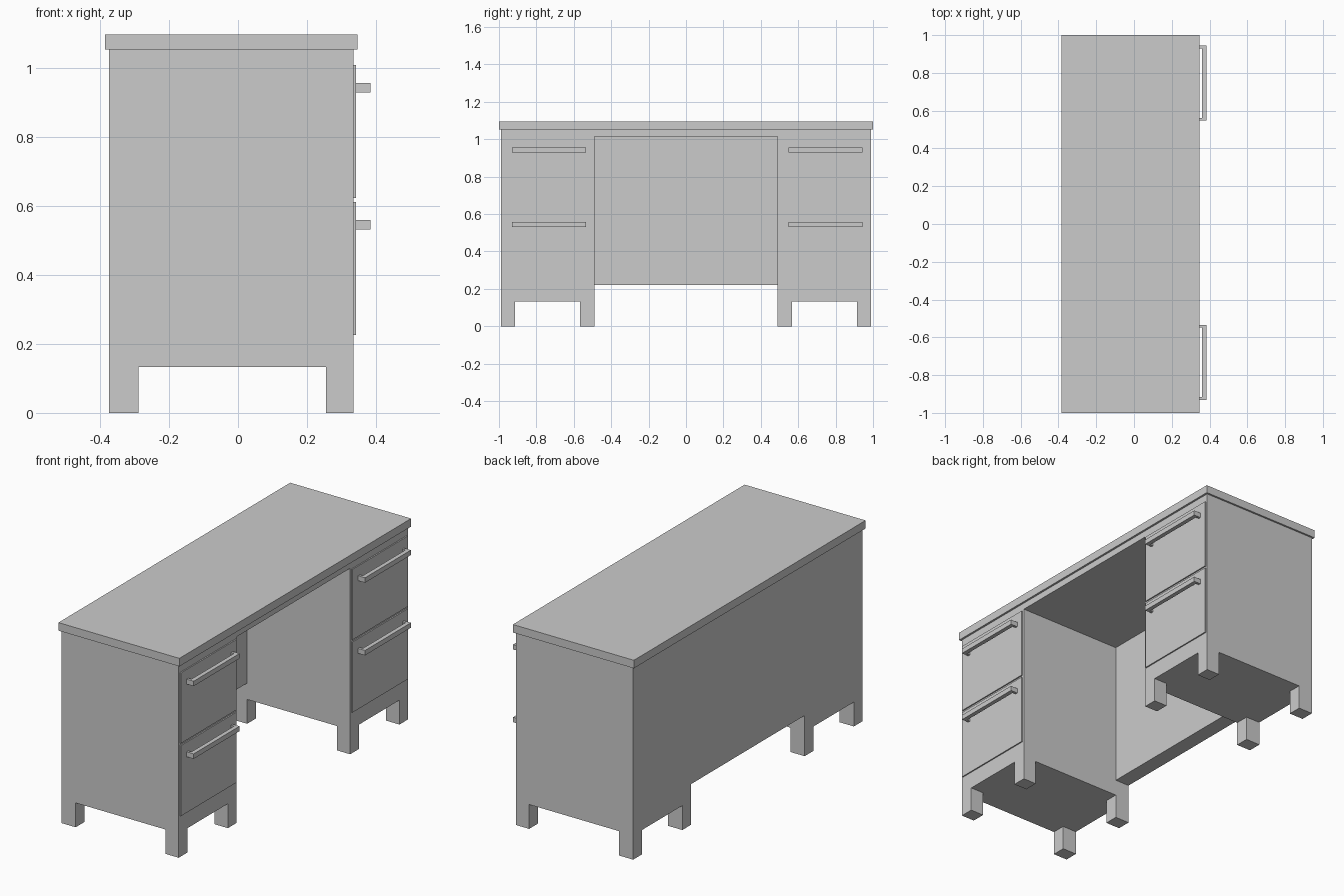
import bpy, bmesh

if "Cube" in bpy.data.objects:
    bpy.data.objects.remove(bpy.data.objects["Cube"])

BACK, FRONT = -0.374, 0.335        # body depth in x
LEG_BACK, LEG_FRONT = -0.288, 0.255  # inner faces of the legs
OUTER, INNER = 0.99, 0.49          # pedestal limits in y
FACE = 0.342                       # front plane of the drawers


def box(name, x, y, z):
    bm = bmesh.new()
    bmesh.ops.create_cube(bm, size=1)
    for v in bm.verts:
        v.co = [r[0] if c < 0 else r[1] for c, r in zip(v.co, (x, y, z))]
    return finish(name, bm)


def finish(name, bm):
    bmesh.ops.recalc_face_normals(bm, faces=bm.faces)
    mesh = bpy.data.meshes.new(name)
    bm.to_mesh(mesh)
    bm.free()
    ob = bpy.data.objects.new(name, mesh)
    bpy.context.collection.objects.link(ob)
    return ob


def cut(target, x, y, z):
    cutter = box("cutter", x, y, z)
    cutter.hide_render = True
    mod = target.modifiers.new("cut", 'BOOLEAN')
    mod.operation = 'DIFFERENCE'
    mod.solver = 'EXACT'
    mod.object = cutter
    bpy.context.view_layer.objects.active = target
    bpy.ops.object.modifier_apply(modifier=mod.name)
    bpy.data.objects.remove(cutter)


def handle(name, yc, z0, z1):
    # U-shaped bar: plan profile extruded upwards
    h, t, x0, x1, x2 = 0.198, 0.014, FACE, 0.361, 0.384
    plan = [(x0, -h), (x2, -h), (x2, h), (x0, h),
            (x0, h - t), (x1, h - t), (x1, t - h), (x0, t - h)]
    bm = bmesh.new()
    face = bm.faces.new([bm.verts.new((x, yc + y, z0)) for x, y in plan])
    ext = bmesh.ops.extrude_face_region(bm, geom=[face])
    verts = [g for g in ext["geom"] if isinstance(g, bmesh.types.BMVert)]
    bmesh.ops.translate(bm, verts=verts, vec=(0, 0, z1 - z0))
    return finish(name, bm)


# Worktop
box("desk_top", (-0.385, 0.346), (-1, 1), (1.052, 1.096))

# Body: one block with the kneehole and the gaps between legs cut out
body = box("desk_body", (BACK, FRONT), (-OUTER, OUTER), (0, 1.052))
cut(body, (LEG_BACK, 1), (-INNER, INNER), (-0.1, 1.016))      # kneehole
cut(body, (-1, 1), (-INNER, INNER), (-0.1, 0.222))            # below back panel
cut(body, (LEG_BACK, LEG_FRONT), (-2, 2), (-0.1, 0.133))      # side leg gaps
for s in (-1, 1):                                             # front leg gaps
    cut(body, (-1, 1), sorted((s * 0.566, s * 0.915)), (-0.1, 0.133))

# Drawer fronts and handles
for side, s, handle_y in (("left", -1, -0.733), ("right", 1, 0.746)):
    for row, z0, z1 in (("lower", 0.226, 0.611), ("upper", 0.623, 1.008)):
        box(f"{side}_{row}_drawer_front", (FRONT, FACE),
            sorted((s * (INNER + 0.01), s * (OUTER - 0.01))), (z0, z1))
        handle(f"{side}_{row}_handle", handle_y, z1 - 0.087, z1 - 0.06)
        # correct bar height: pulls sit 0.052 below the drawer top
        bpy.data.objects[f"{side}_{row}_handle"].location.z = 0.007
